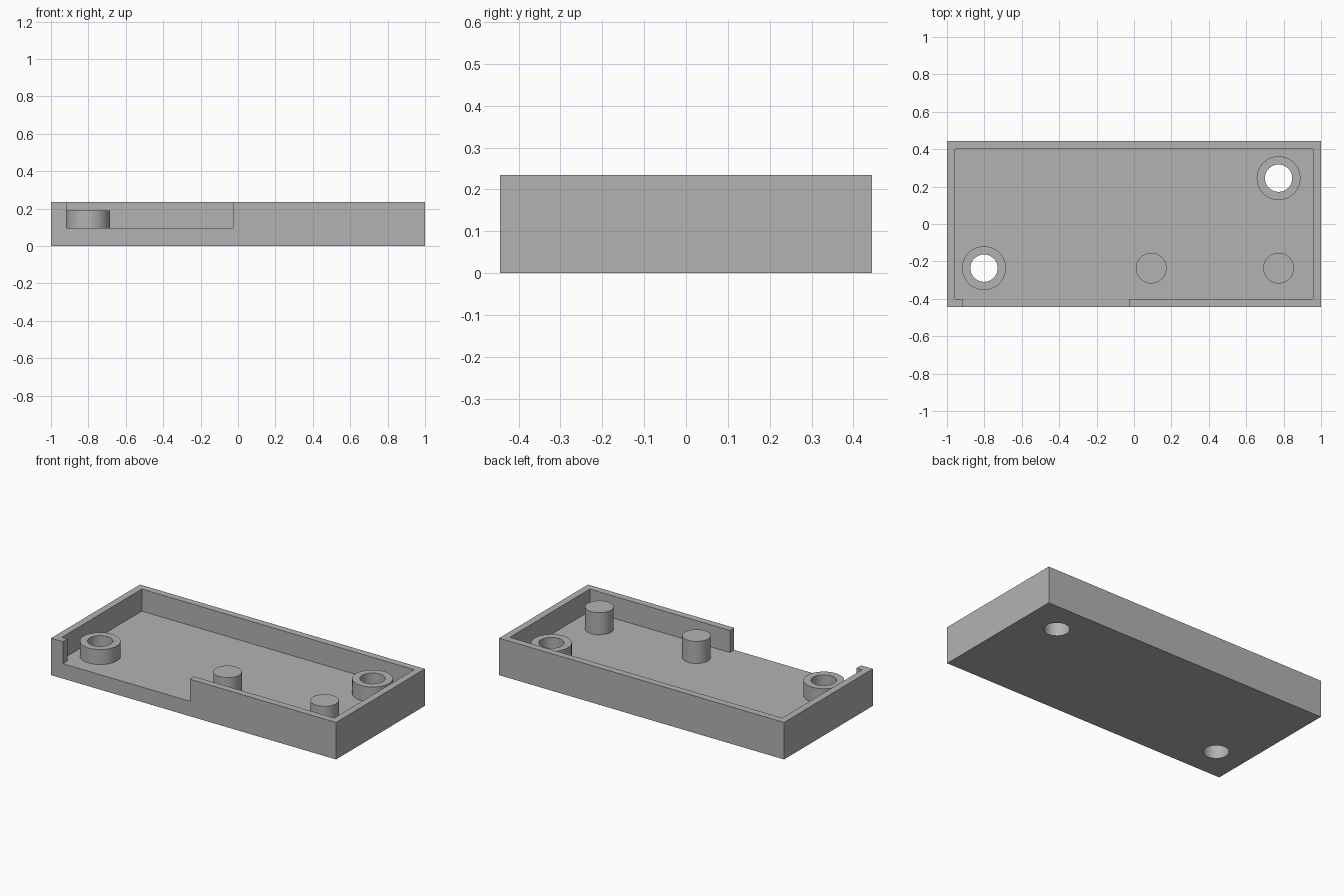
import bpy
import math

if "Cube" in bpy.data.objects:
    bpy.data.objects.remove(bpy.data.objects["Cube"])

# Main dimensions
HALF_X, HALF_Y, HEIGHT = 1.0, 0.445, 0.235
FLOOR, WALL = 0.095, 0.044
BOSS_TOP, BOSS_R, HOLE_R, POST_R = 0.19, 0.117, 0.073, 0.082

grey = bpy.data.materials.new("plain grey")
grey.diffuse_color = (0.45, 0.45, 0.45, 1)
grey.use_nodes = True
grey.node_tree.nodes["Principled BSDF"].inputs["Base Color"].default_value = grey.diffuse_color


def box(name, x0, x1, y0, y1, z0, z1):
    bpy.ops.mesh.primitive_cube_add(
        size=1, location=((x0 + x1) / 2, (y0 + y1) / 2, (z0 + z1) / 2))
    ob = bpy.context.object
    ob.name = name
    ob.scale = (x1 - x0, y1 - y0, z1 - z0)
    bpy.ops.object.transform_apply(location=True, rotation=False, scale=True)
    ob.data.materials.append(grey)
    return ob


def cylinder(name, x, y, radius, z0, z1):
    bpy.ops.mesh.primitive_cylinder_add(
        vertices=64, radius=radius, depth=z1 - z0, location=(x, y, (z0 + z1) / 2))
    ob = bpy.context.object
    ob.name = name
    ob.data.materials.append(grey)
    return ob


def combine(target, tool, operation):
    """Apply a boolean to the target and discard the tool."""
    mod = target.modifiers.new(operation.lower(), 'BOOLEAN')
    mod.operation, mod.solver, mod.object = operation, 'EXACT', tool
    bpy.context.view_layer.objects.active = target
    bpy.ops.object.modifier_apply(modifier=mod.name)
    bpy.data.objects.remove(tool, do_unlink=True)


# Open tray: block, hollowed out, with a notch in the front wall
tray = box("tray", -HALF_X, HALF_X, -HALF_Y, HALF_Y, 0, HEIGHT)
combine(tray, box("cavity", -HALF_X + WALL, HALF_X - WALL,
                  -HALF_Y + WALL, HALF_Y - WALL, FLOOR, 0.5), 'DIFFERENCE')
combine(tray, box("front_notch", -0.917, -0.027, -0.6, -0.35, FLOOR, 0.5), 'DIFFERENCE')

# Solid locating posts, level with the rim
for x, y in ((0.092, -0.236), (0.773, -0.236)):
    combine(tray, cylinder("post", x, y, POST_R, 0.05, HEIGHT), 'UNION')

# Screw bosses with holes through the floor
for x, y in ((-0.802, -0.236), (0.773, 0.245)):
    combine(tray, cylinder("screw_boss", x, y, BOSS_R, 0.05, BOSS_TOP), 'UNION')
    combine(tray, cylinder("screw_hole", x, y, HOLE_R, -0.1, 0.5), 'DIFFERENCE')

# Smooth round walls, crisp edges
bpy.ops.object.select_all(action='DESELECT')
tray.select_set(True)
bpy.context.view_layer.objects.active = tray
bpy.ops.object.shade_smooth_by_angle(angle=math.radians(30))
